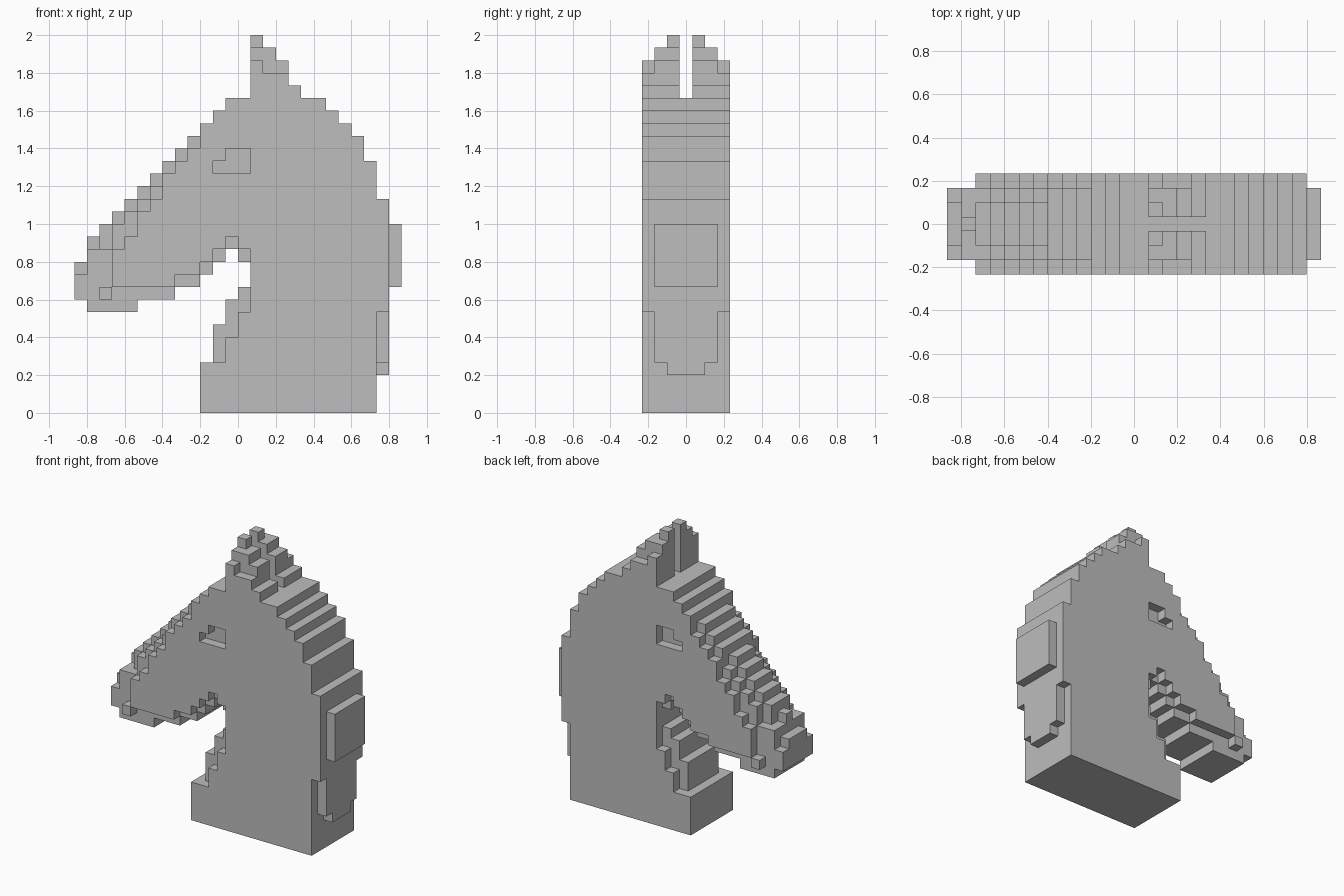
import bpy
import bmesh
from mathutils import Vector

cube = bpy.data.objects.get("Cube")
if cube:
    bpy.data.objects.remove(cube, do_unlink=True)

U = 1 / 15          # block size
HALF = 3            # blocks on each side of the middle layer
OUTER = HALF

grey = bpy.data.materials.new("stone grey")
grey.use_nodes = True
colour = (0.51, 0.51, 0.51, 1)
grey.diffuse_color = colour
grey.node_tree.nodes["Principled BSDF"].inputs["Base Color"].default_value = colour


def fill(cells, x0, x1, z0, z1, layers):
    """Add blocks to a part, mirrored front to back."""
    for x in range(x0, x1):
        for z in range(z0, z1):
            for y in layers:
                cells.update({(x, y, z), (x, -y, z)})


ALL = range(0, HALF + 1)
CORE = range(0, HALF)
neck, head, ears, mane = set(), set(), set(), set()

# Neck: stepped back edge, with a front that narrows toward the throat
for x0, x1, top in ((1, 7, 25), (7, 8, 24), (8, 9, 23), (9, 10, 22), (10, 11, 20)):
    fill(neck, x0, x1, 0, top, ALL)
fill(neck, -3, 1, 0, 4, ALL)
for layers, steps in ((CORE, ((-2, 7), (-1, 9), (0, 10))),
                      ((OUTER,), ((-1, 6), (0, 8)))):
    for x, top in steps:
        fill(neck, x, 1, 4, top, layers)

# Mane: raised strip on the back of the neck and a pad over it
for y, bottom in enumerate((3, 3, 4, 8)):
    fill(mane, 11, 12, bottom, 17, (y,))
fill(mane, 12, 13, 10, 15, CORE)


# Head: sloping nose, rounded across the layers
def nose_top(x, y):
    if x >= -1:
        return 25
    top = 26 + x
    if y == OUTER:
        top -= 0 if x >= -3 else 1 if x >= -6 else 2
        if x in (-9, -10):
            top -= 1
    elif y == 2 and x < -6:
        top -= 1
    return top


def jaw_bottom(x):
    if x >= -3:
        return 12 if x == 0 else 14 + x
    return 10 if x >= -5 else 9 if x >= -8 else 8


for x in range(-10, 1):
    for y in ALL:
        lift = 0 if y < OUTER else 1 if x >= -8 else 2
        fill(head, x, x + 1, jaw_bottom(x) + lift, nose_top(x, y), (y,))

# Muzzle tip and mouth corners
for y, tops in enumerate(((12, 14, 15), (12, 13, 15), (11, 13, 13))):
    for x, top in zip((-13, -12, -11), tops):
        fill(head, x, x + 1, 9 if x == -13 else 8, top, (y,))
fill(head, -11, -10, 9, 10, (OUTER,))

# Eye sockets cut one block deep
sockets = set()
fill(sockets, -2, 1, 19, 20, (OUTER,))
fill(sockets, -1, 1, 20, 21, (OUTER,))
head -= sockets

# Ears: a stepped pair with a gap between them
for y, tops in ((1, (30, 29, 28, 26)), (2, (29, 29, 28, 26)), (3, (28, 27, 27, 26))):
    for x, top in enumerate(tops, start=1):
        fill(ears, x, x + 1, 25, top, (y,))

solid = neck | head | ears | mane


def build(name, cells):
    """Make the outer skin of a part, leaving out faces against other blocks."""
    bm = bmesh.new()
    for cell in sorted(cells):
        centre = Vector(cell) + Vector((0.5, 0, 0.5))
        for axis in range(3):
            for sign in (-1, 1):
                n = Vector((0, 0, 0))
                n[axis] = sign
                if tuple(int(a + b) for a, b in zip(cell, n)) in solid:
                    continue
                a = Vector((0, 0, 0))
                a[(axis + 1) % 3] = 0.5
                b = n.cross(a)
                mid = centre + n / 2
                corners = (mid - a - b, mid + a - b, mid + a + b, mid - a + b)
                bm.faces.new([bm.verts.new(c * U) for c in corners])
    bmesh.ops.remove_doubles(bm, verts=bm.verts, dist=U / 100)
    mesh = bpy.data.meshes.new(name)
    bm.to_mesh(mesh)
    bm.free()
    mesh.materials.append(grey)
    obj = bpy.data.objects.new(name, mesh)
    bpy.context.collection.objects.link(obj)


for name, cells in (("neck", neck), ("head", head), ("ears", ears), ("mane", mane)):
    build(name, cells)
